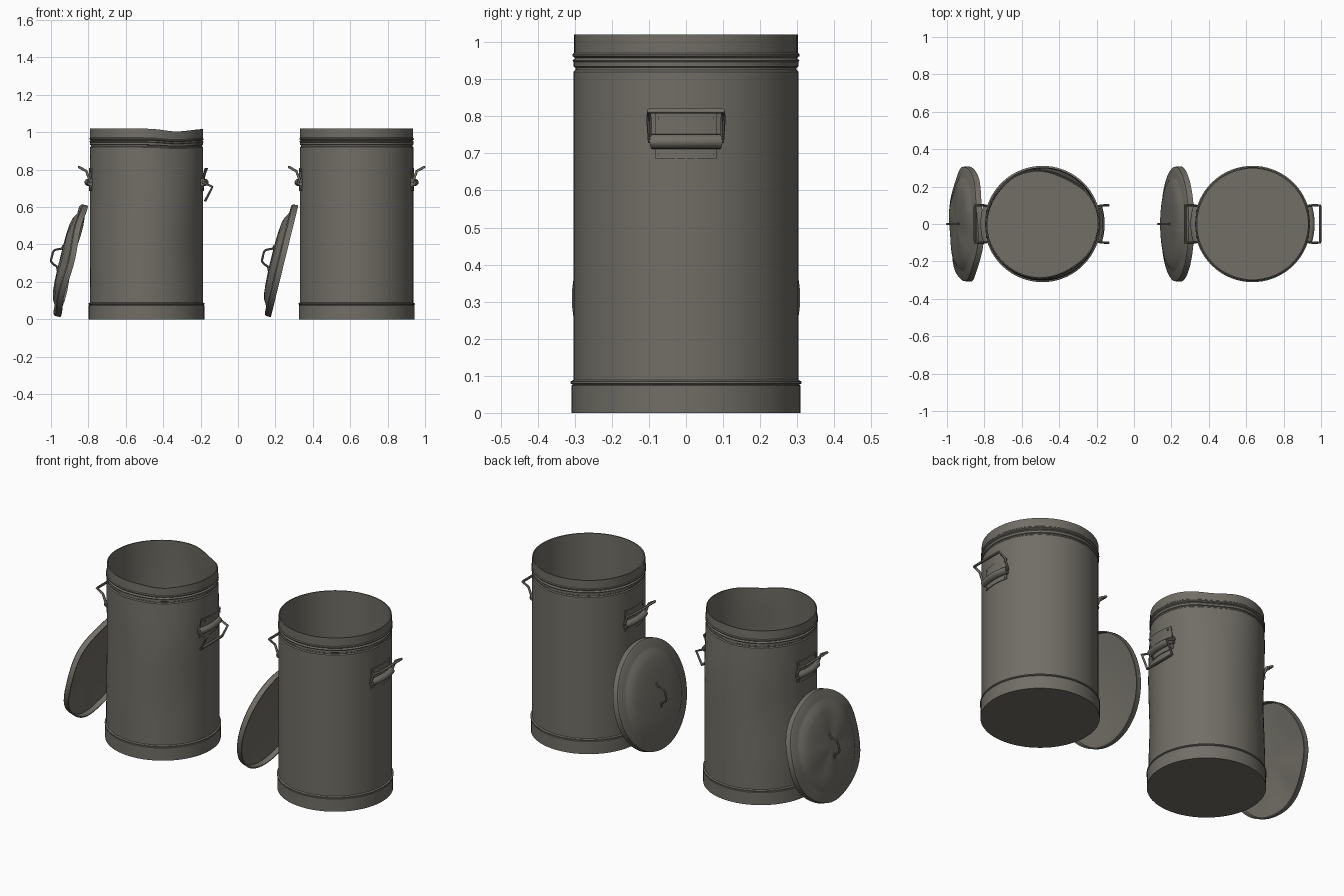
import bpy, bmesh, math
from mathutils import Vector

if "Cube" in bpy.data.objects:
    bpy.data.objects.remove(bpy.data.objects["Cube"])

# Single weathered metal
metal = bpy.data.materials.new("weathered grey metal")
metal.use_nodes = True
COLOUR = (0.165, 0.156, 0.132, 1)
metal.diffuse_color = COLOUR
bsdf = metal.node_tree.nodes["Principled BSDF"]
bsdf.inputs["Base Color"].default_value = COLOUR
bsdf.inputs["Roughness"].default_value = 0.6


def finish(name, mesh, location, turn=0.0, tilt=0.0):
    mesh.materials.clear()
    mesh.materials.append(metal)
    obj = bpy.data.objects.new(name, mesh)
    bpy.context.collection.objects.link(obj)
    obj.location = location
    obj.rotation_euler = (0, tilt, turn)
    bpy.ops.object.select_all(action='DESELECT')
    obj.select_set(True)
    bpy.context.view_layer.objects.active = obj
    bpy.ops.object.shade_smooth_by_angle(angle=math.radians(35))
    return obj


def sweep(name, profile, location, half=math.pi, steps=72, loop=False,
          bend=None, **pose):
    """Sweep an (r, z) profile round the z axis; a partial sweep gets end caps."""
    bm = bmesh.new()
    full = half >= math.pi
    rings = []
    for i in range(steps if full else steps + 1):
        a = -half + 2 * half * i / steps
        rings.append([bm.verts.new((r * math.cos(a), r * math.sin(a), z)) for r, z in profile])
    n = len(profile)
    for i in range(steps):
        a, b = rings[i], rings[(i + 1) % len(rings)]
        for j in range(n if loop else n - 1):
            k = (j + 1) % n
            bm.faces.new((a[j], b[j], b[k], a[k]))
    if not full:
        bm.faces.new(rings[0])
        bm.faces.new(rings[-1])
    bmesh.ops.remove_doubles(bm, verts=bm.verts, dist=1e-5)
    bmesh.ops.recalc_face_normals(bm, faces=bm.faces)
    if bend:
        for v in bm.verts:
            v.co = bend(v.co)
    mesh = bpy.data.meshes.new(name)
    bm.to_mesh(mesh)
    bm.free()
    return finish(name, mesh, location, **pose)


def rod(name, points, radius, location, kind='POLY', **pose):
    """Round bar along a path."""
    curve = bpy.data.curves.new(name + "_path", 'CURVE')
    curve.dimensions = '3D'
    curve.bevel_depth = radius
    curve.bevel_resolution = 3
    curve.use_fill_caps = True
    spline = curve.splines.new(kind)
    spline.points.add(len(points) - 1)
    for p, co in zip(spline.points, points):
        p.co = (*co, 1)
    if kind == 'NURBS':
        spline.order_u = 3
        spline.use_endpoint_u = True
    helper = bpy.data.objects.new(name + "_path", curve)
    mesh = bpy.data.meshes.new_from_object(helper)
    bpy.data.objects.remove(helper)
    return finish(name, mesh, location, **pose)


def bump(d, width):
    return math.exp(-(d / width) ** 2)


def dent_can(co):
    """Squeezed top, sagging rim and a few knocks in the wall."""
    r, a = math.hypot(co.x, co.y), math.atan2(co.y, co.x)
    top = (co.z / 1.02) ** 8
    push = 0
    for angle, z, depth in ((1.1, 1.0, 0.022), (-1.0, 0.95, 0.014),
                            (-2.2, 0.6, 0.006), (-0.7, 0.35, 0.008), (2.4, 0.5, 0.008)):
        gap = (a - angle + math.pi) % math.tau - math.pi
        push += depth * bump(gap, 0.5) * bump(co.z - z, 0.2)
    k = 1 - push / r if r > 0.25 else 1
    sag = 0.016 * bump(co.x - 0.17, 0.1) * top
    return Vector((co.x * k, co.y * k * (1 - 0.03 * top), co.z - sag))


def dent_lid(co):
    """Gentle radial ripples."""
    r, a = math.hypot(co.x, co.y), math.atan2(co.y, co.x)
    return co + Vector((0, 0, 0.005 * math.sin(5 * a) * r / 0.3))


def span(r, z0, z1, count=16):
    return [(r, z0 + (z1 - z0) * i / count) for i in range(count + 1)]


# Can wall: base band, bead, body, grooves, rim, then the inside and floor
can_profile = ([(0, 0), (0.309, 0), (0.309, 0.074), (0.305, 0.076), (0.311, 0.079),
                (0.311, 0.085), (0.303, 0.089)] + span(0.303, 0.095, 0.92)
               + [(0.298, 0.925), (0.298, 0.931), (0.303, 0.934), (0.303, 0.946),
                  (0.306, 0.95), (0.303, 0.954), (0.299, 0.957), (0.306, 0.962),
                  (0.306, 0.967), (0.302, 0.971), (0.302, 1.02), (0.296, 1.02)]
               + span(0.296, 1.0, 0.03) + [(0.296, 0.02), (0, 0.02)])

# Lid shell: domed outside, folded rim, hollow underneath
lid_profile = [(0, 0.074), (0.06, 0.074), (0.13, 0.071), (0.19, 0.066), (0.225, 0.057),
               (0.245, 0.045), (0.258, 0.038), (0.298, 0.036), (0.306, 0.03), (0.308, 0),
               (0.301, 0), (0.299, 0.027), (0.255, 0.031), (0.2, 0.04), (0, 0.046)]

lid_handle = [(-0.07, 0, 0.073), (-0.05, 0, 0.074), (-0.042, 0, 0.1), (-0.03, 0, 0.119),
              (0, 0, 0.119), (0.03, 0, 0.119), (0.042, 0, 0.1), (0.05, 0, 0.074),
              (0.07, 0, 0.073)]

sleeve_profile = [(0.3, 0.712)] + [
    (0.308 + 0.024 * math.sin(t * math.pi / 8), 0.732 - 0.02 * math.cos(t * math.pi / 8))
    for t in range(9)] + [(0.3, 0.752)]


def side_handle(name, location, turn, drooped=False):
    pose = dict(location=location, turn=turn)
    peel = 0.022 if drooped else 0
    # Riveted back plate and the sleeve that holds the bail
    sweep(name + "_plate", [(0.3, 0.686), (0.307, 0.686), (0.307, 0.75),
                            (0.307 + peel, 0.808), (0.3 + peel, 0.808)],
          half=0.275, steps=10, loop=True, **pose)
    sweep(name + "_sleeve", sleeve_profile, half=0.3, steps=12, loop=True, **pose)
    # Bail bent outward, or hanging down
    kink, tip = ((0.352, 0.708), (0.315, 0.636)) if drooped else ((0.322, 0.792), (0.361, 0.814))
    half = [(0.312, 0.06, 0.733), (0.3, 0.098, 0.733), (kink[0], 0.1, kink[1]),
            (tip[0], 0.1, tip[1]), (tip[0], 0.09, tip[1])]
    path = half + [(x, -y, z) for x, y, z in reversed(half)]
    rod(name + "_bail", path, 0.007, **pose)
    # Rivets
    for y in (-0.07, 0.07):
        for z in (0.697, 0.795):
            x = math.sqrt(0.307 ** 2 - y * y) + (peel if z > 0.75 else 0)
            rod(name + "_rivet", [(x - 0.003, y, z), (x + 0.003, y, z)], 0.005, **pose)


def trash_can(name, x, lid_x, battered):
    place = (x, 0, 0)
    sweep(name + "_body", can_profile, place, bend=dent_can if battered else None)
    side_handle(name + "_left_handle", place, 0, drooped=battered)
    side_handle(name + "_right_handle", place, math.pi)
    # Lid leaning on the can
    lean = dict(location=(lid_x, 0, 0.31), tilt=math.radians(-76.2))
    sweep(name + "_lid", lid_profile, bend=dent_lid if battered else None, **lean)
    rod(name + "_lid_handle", lid_handle, 0.006, kind='NURBS', **lean)


trash_can("battered_can", -0.489, -0.879, True)
trash_can("clean_can", 0.634, 0.249, False)
